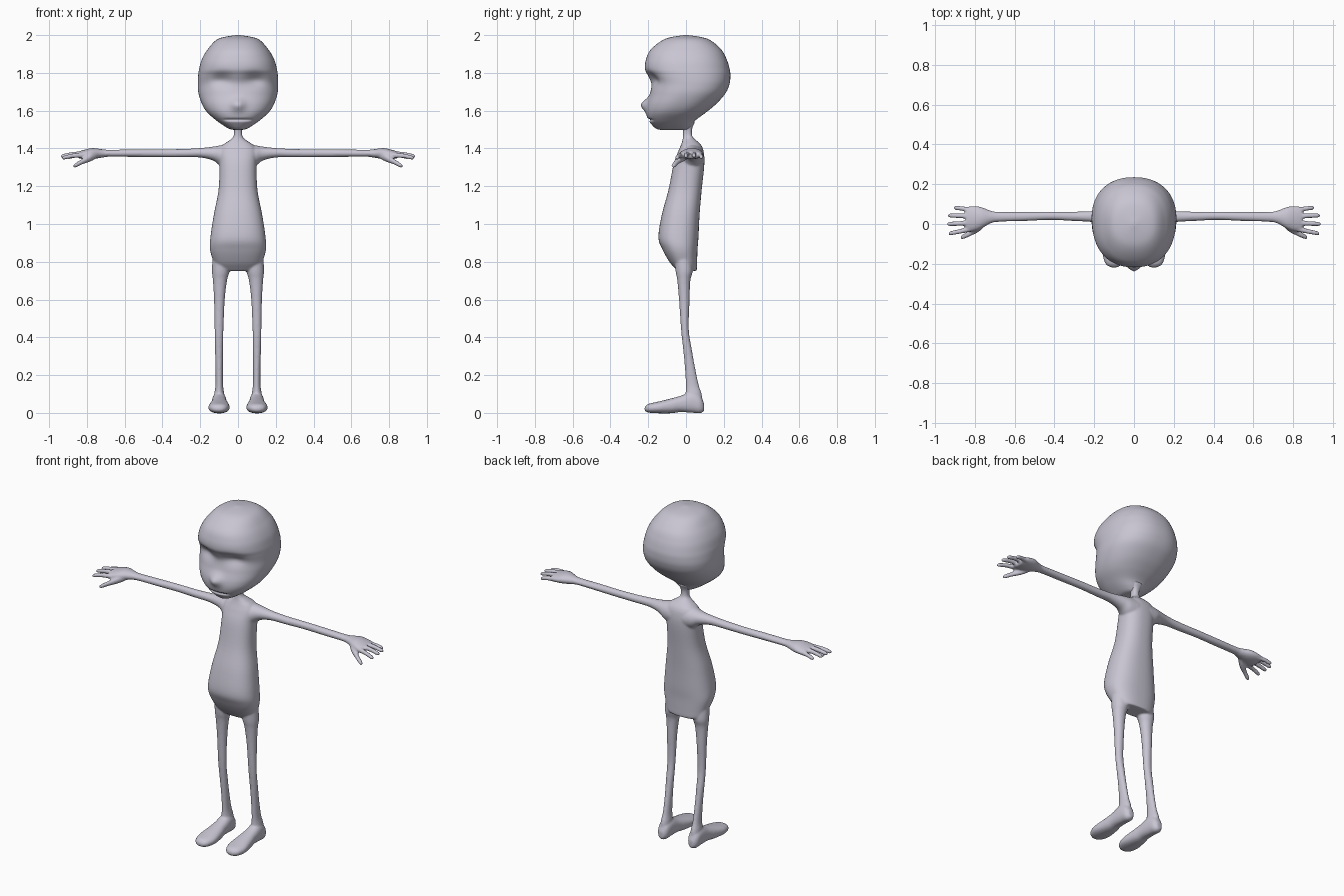
import bpy, bmesh, math
from mathutils import Vector

skin = bpy.data.materials.new("pale lavender grey")
skin.diffuse_color = (0.58, 0.56, 0.65, 1)


def spline(secs, steps):
    """Catmull-Rom interpolation of section tuples."""
    out = []
    for i in range(len(secs) - 1):
        p0, p1 = secs[max(i - 1, 0)], secs[i]
        p2, p3 = secs[i + 1], secs[min(i + 2, len(secs) - 1)]
        for k in range(steps):
            t = k / steps
            out.append([0.5 * (2 * b + (c - a) * t + (2 * a - 5 * b + 4 * c - d) * t * t
                               + (3 * b - a - 3 * c + d) * t ** 3)
                        for a, b, c, d in zip(p0, p1, p2, p3)])
    return out + [list(secs[-1])]


def loft(bm, axis, secs, power=2.0, sides=32, steps=5, flip=1):
    """Closed skin through sections (position, a_min, a_max, b_min, b_max)."""
    rings = []
    for p, a0, a1, b0, b1 in spline(secs, steps):
        ring = []
        for i in range(sides):
            t = 2 * math.pi * i / sides
            c, s = math.cos(t), math.sin(t)
            a = (a0 + a1) / 2 + (a1 - a0) / 2 * math.copysign(abs(c) ** (2 / power), c)
            b = (b0 + b1) / 2 + (b1 - b0) / 2 * math.copysign(abs(s) ** (2 / power), s)
            x, y, z = {"x": (p, a, b), "y": (a, p, b), "z": (a, b, p)}[axis]
            ring.append(bm.verts.new((x * flip, y, z)))
        rings.append(ring)
    faces = [bm.faces.new(rings[0]), bm.faces.new(rings[-1])]
    for r, q in zip(rings, rings[1:]):
        for i in range(sides):
            j = (i + 1) % sides
            faces.append(bm.faces.new((r[i], r[j], q[j], q[i])))
    bmesh.ops.recalc_face_normals(bm, faces=faces)


def finish(bm, name):
    me = bpy.data.meshes.new(name)
    for f in bm.faces:
        f.smooth = True
    bm.to_mesh(me)
    bm.free()
    me.materials.append(skin)
    ob = bpy.data.objects.new(name, me)
    bpy.context.collection.objects.link(ob)
    return ob


# Torso and neck: z, x range, y range
bm = bmesh.new()
torso = [(.752, .10, -.045, .055), (.765, .115, -.058, .058), (.80, .130, -.088, .059),
         (.865, .148, -.125, .061), (.93, .146, -.146, .066), (1.05, .128, -.128, .072),
         (1.18, .103, -.093, .083), (1.315, .098, -.066, .097), (1.38, .102, -.043, .094),
         (1.415, .085, -.028, .082), (1.438, .052, -.02, .06), (1.46, .026, -.016, .036),
         (1.49, .021, -.016, .031), (1.515, .026, -.022, .036), (1.545, .05, -.05, .05)]
loft(bm, "z", [(z, -w, w, f, b) for z, w, f, b in torso], 2.4, 48)

# Limbs, once per side
leg = [(.82, .04, .135, -.06, .03), (.75, .045, .138, -.055, .035), (.70, .058, .133, -.046, .023),
       (.60, .070, .127, -.037, .019), (.44, .077, .124, -.026, .015), (.335, .079, .122, -.015, .031),
       (.25, .080, .119, -.007, .046), (.15, .079, .119, -.001, .067), (.10, .073, .126, -.003, .083),
       (.04, .07, .13, -.01, .09)]
foot = [(-.219, .085, .115, .012, .03), (-.20, .060, .143, .002, .047), (-.15, .044, .157, -.002, .059),
        (-.08, .050, .148, -.002, .076), (-.03, .058, .140, .004, .090), (.03, .062, .137, .001, .11),
        (.075, .068, .132, -.002, .09), (.096, .085, .115, .01, .05)]
arm = [(.04, -.03, .095, 1.29, 1.425), (.09, -.02, .09, 1.305, 1.417), (.13, -.002, .08, 1.335, 1.41),
       (.20, .009, .066, 1.352, 1.402), (.30, .015, .062, 1.353, 1.397), (.42, .02, .062, 1.354, 1.396),
       (.55, .015, .061, 1.355, 1.395), (.68, .011, .061, 1.356, 1.393), (.72, .003, .067, 1.351, 1.396),
       (.77, -.024, .086, 1.344, 1.402), (.81, -.036, .090, 1.343, 1.394), (.845, -.032, .086, 1.348, 1.384)]
# Fingers: points of x, y, z, radius
fingers = [
    [(.81, -.022, 1.364, .015), (.87, -.036, 1.362, .0125), (.92, -.046, 1.352, .011), (.932, -.048, 1.35, .006)],
    [(.81, .008, 1.37, .015), (.87, .003, 1.370, .0125), (.927, 0, 1.360, .011), (.939, 0, 1.358, .006)],
    [(.81, .038, 1.37, .015), (.87, .041, 1.370, .0125), (.923, .043, 1.360, .011), (.935, .043, 1.358, .006)],
    [(.81, .068, 1.364, .015), (.86, .077, 1.362, .012), (.895, .081, 1.354, .011), (.906, .082, 1.352, .006)],
    [(.745, .01, 1.366, .016), (.78, -.018, 1.352, .021), (.825, -.047, 1.330, .015),
     (.86, -.064, 1.311, .0125), (.873, -.069, 1.306, .006)]]
for side in (1, -1):
    loft(bm, "z", leg, flip=side)
    loft(bm, "y", foot, 2.3, flip=side)
    loft(bm, "x", arm, flip=side)
    for pts in fingers:
        loft(bm, "x", [(x, y - r, y + r, z - r, z + r) for x, y, z, r in pts], sides=16, flip=side)
body = finish(bm, "body")

# Fuse the parts into one skin and soften the joins
fuse = body.modifiers.new("fuse", "REMESH")
fuse.mode = "VOXEL"
fuse.voxel_size = 0.0055
fuse.use_smooth_shade = True
soften = body.modifiers.new("soften", "SMOOTH")
soften.factor = 0.5
soften.iterations = 6

# Head: z, half width, front y, back y
bm = bmesh.new()
head = [(2.0, .012, -.012, .012), (1.98, .105, -.11, .115), (1.925, .16, -.185, .185),
        (1.87, .192, -.212, .216), (1.82, .206, -.217, .231), (1.785, .211, -.202, .235),
        (1.74, .213, -.184, .230), (1.69, .209, -.190, .208), (1.634, .190, -.207, .158),
        (1.59, .162, -.210, .105), (1.55, .117, -.199, .052), (1.52, .075, -.176, .03),
        (1.503, .045, -.155, .015), (1.498, .02, -.13, 0)]
loft(bm, "z", [(z, -w, w, f, b) for z, w, f, b in head], 2.3, 80, 8)


def bump(d, width):
    return math.exp(-(d / width) ** 2)


# Face: nose, eye sockets and mouth slit
for v in bm.verts:
    x, y, z = v.co
    if y < -.05:
        v.co.y -= .031 * bump(x, .032) * bump(z - 1.632, .032)
        v.co.y += .024 * bump(abs(x) - .09, .055) * bump(z - 1.765, .035)
        v.co.y += .012 * bump(z - 1.552, .006) / (1 + (x / .07) ** 8)
finish(bm, "head")
